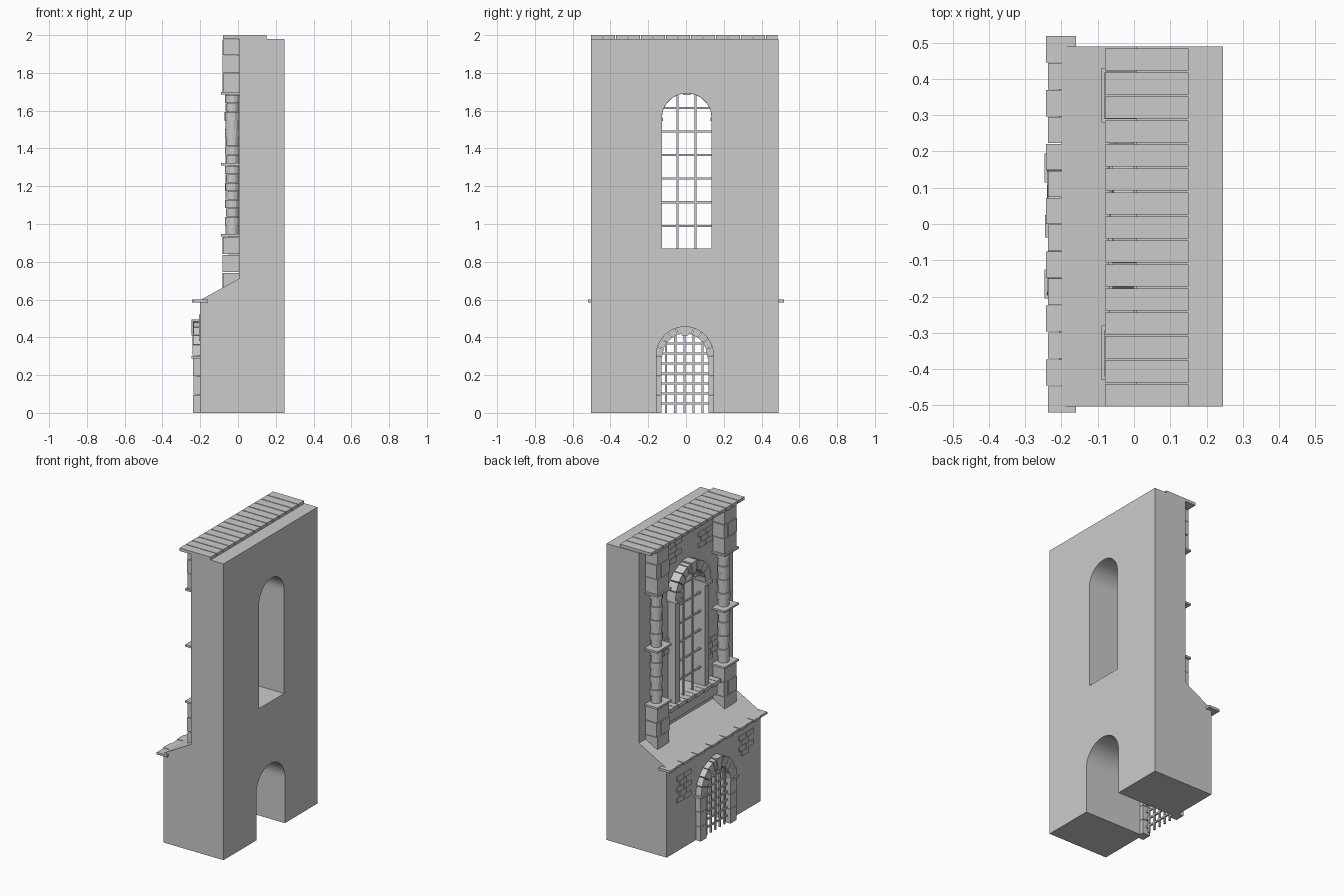
import bpy, bmesh, random
from math import sin, cos, pi
from mathutils import Vector

if "Cube" in bpy.data.objects:
    bpy.data.objects.remove(bpy.data.objects["Cube"])

random.seed(4)


def finish(name, bm):
    bmesh.ops.recalc_face_normals(bm, faces=bm.faces[:])
    me = bpy.data.meshes.new(name)
    bm.to_mesh(me)
    bm.free()
    ob = bpy.data.objects.new(name, me)
    bpy.context.collection.objects.link(ob)
    return ob


def prism(bm, pts, offset):
    """Closed solid: polygon swept along an offset vector."""
    a = [bm.verts.new(p) for p in pts]
    b = [bm.verts.new(Vector(p) + Vector(offset)) for p in pts]
    bm.faces.new(a)
    bm.faces.new(b[::-1])
    for i in range(len(a)):
        j = (i + 1) % len(a)
        bm.faces.new((a[j], a[i], b[i], b[j]))


def box(bm, x0, x1, y0, y1, z0, z1):
    prism(bm, [(x0, y0, z0), (x1, y0, z0), (x1, y1, z0), (x0, y1, z0)], (0, 0, z1 - z0))


def wedge(bm, x0, x1, yc, zc, r0, r1, a0, a1):
    """One arch stone between two angles."""
    pts = [(x0, yc + r * cos(a), zc + r * sin(a))
           for r, a in ((r0, a0), (r1, a0), (r1, a1), (r0, a1))]
    prism(bm, pts, (x1 - x0, 0, 0))


def arch_ring(bm, x0, x1, yc, zc, r0, r1, n):
    for i in range(n):
        j = random.uniform(0, .005)
        wedge(bm, x0 - j, x1, yc, zc, r0, r1 + j, pi * i / n + .012, pi * (i + 1) / n - .012)
    # keystone
    wedge(bm, x0 - .01, x1, yc, zc, r0 - .008, r1 + .01, pi / 2 - .16, pi / 2 + .16)


def cut_arch(ob, yc, r, z0, zc):
    bm = bmesh.new()
    pts = [(-.5, yc - r, z0), (-.5, yc + r, z0)]
    pts += [(-.5, yc + r * cos(pi * i / 24), zc + r * sin(pi * i / 24)) for i in range(25)]
    prism(bm, pts, (1.2, 0, 0))
    cutter = finish("arch_cutter", bm)
    cutter.hide_render = True
    m = ob.modifiers.new("opening", 'BOOLEAN')
    m.operation, m.solver, m.object = 'DIFFERENCE', 'EXACT', cutter
    dg = bpy.context.evaluated_depsgraph_get()
    me = bpy.data.meshes.new_from_object(ob.evaluated_get(dg))
    ob.modifiers.clear()
    ob.data = me
    bpy.data.objects.remove(cutter)


# wall with thick sloped base
bm = bmesh.new()
prism(bm, [(-.2, -.503, 0), (.245, -.503, 0), (.245, -.503, 1.98), (.005, -.503, 1.98),
           (.005, -.503, .71), (-.2, -.503, .597)], (0, .993, 0))
wall = finish("wall", bm)
WY, DY = .004, -.006
cut_arch(wall, WY, .132, .87, 1.56)
cut_arch(wall, DY, .151, -.1, .305)

# roof coping slabs
bm = bmesh.new()
p = .992 / 15
for i in range(15):
    y = -.503 + i * p
    box(bm, -.08, .15, y, y + p - .005, 1.98, 2.0)
finish("top_coping", bm)

# ledge tiles above the base
bm = bmesh.new()
p = 1.04 / 14
for i in range(14):
    y = -.52 + i * p
    x = -.243 if i % 2 else -.237
    box(bm, x, -.16, y, y + p - .002, .585, .599 + .002 * (i % 2))
finish("base_ledge", bm)

# doorway: jamb stones, imposts and arch
bm = bmesh.new()
for s in (-1, 1):
    for k in range(3):
        j = random.uniform(0, .004)
        ys = sorted((DY + s * .125, DY + s * (.188 + j)))
        box(bm, -.236 - j, -.18, *ys, k * .098, k * .098 + .095)
    ys = sorted((DY + s * .12, DY + s * .2))
    box(bm, -.247, -.18, *ys, .288, .302)
arch_ring(bm, -.236, -.18, DY, .302, .118, .185, 10)
finish("door_surround", bm)

# window: jambs, imposts and arch
bm = bmesh.new()
for s in (-1, 1):
    ys = sorted((WY + s * .132, WY + s * .178))
    box(bm, -.05, .02, *ys, .87, 1.545)
    ys = sorted((WY + s * .126, WY + s * .19))
    box(bm, -.068, .02, *ys, 1.545, 1.565)
arch_ring(bm, -.055, .02, WY, 1.56, .132, .19, 10)
finish("window_surround", bm)

# window sill with a row of small bricks
bm = bmesh.new()
box(bm, -.05, .03, -.26, .26, .77, .845)
for i in range(12):
    y = -.27 + i * .045
    box(bm, -.068 - .004 * (i % 2), .02, y, y + .042, .845, .87)
finish("window_sill", bm)


# iron grilles
def grille(name, x, ys, z0, zc, yc, r, zs, t):
    bm = bmesh.new()
    for y in ys:
        top = zc + max(r * r - (y - yc) ** 2, 0) ** .5
        box(bm, x - t, x + t, y - t, y + t, z0, top)
    for z in zs:
        h = max(r * r - max(z - zc, 0) ** 2, 0) ** .5
        box(bm, x - t, x + t, yc - h, yc + h, z - t, z + t)
    finish(name, bm)


grille("door_grille", -.21, [-.105 + .048 * i for i in range(5)], 0, .302, DY, .13,
       [.05 + .053 * i for i in range(7)], .0055)
grille("window_grille", -.015, [-.045, .05], .87, 1.56, WY, .135,
       [.99 + .125 * i for i in range(6)], .0055)

# engaged columns either side of the window
for side, yc in (("left", .355), ("right", -.355)):
    bm = bmesh.new()
    for zs in ([.64, .745, .84, .935], [1.695, 1.80, 1.895, 1.98]):
        for k, (a, b) in enumerate(zip(zs, zs[1:])):
            j = .003 * (k % 2)
            seam = yc + (.025 if k % 2 else -.025)
            box(bm, -.079 - j, .02, yc - .063 - j, seam - .001, a, b - .004)
            box(bm, -.081 + j, .02, seam + .001, yc + .063 + j, a, b - .004)
    for z in (.935, 1.31, 1.685):
        box(bm, -.09, .02, yc - .075, yc + .075, z, z + .013)
    finish(side + "_column_blocks", bm)

    bm = bmesh.new()
    for base in (.948, 1.323):
        h = .362 / 8
        for k in range(8):
            r = .034 + .005 * (k % 2) + random.uniform(0, .002)
            off = (k % 3) * .2
            z = base + k * h
            prism(bm, [(-.03 + r * cos(off + pi * i / 6), yc + r * sin(off + pi * i / 6), z)
                       for i in range(12)], (0, 0, h - .002))
    finish(side + "_column_drums", bm)

# loose brick patches: wall x, centre y, top z, rows
bm = bmesh.new()
for x, y, z, rows in ((-.2, .32, .50, 5), (-.2, -.335, .52, 4), (.005, .13, 1.92, 4),
                      (.005, -.2, 1.88, 3), (.005, -.25, 1.13, 4), (.005, .24, 1.3, 3)):
    for k in range(rows):
        sh = .03 if k % 2 else -.02
        top = z - k * .036
        for n in range(2 if k % 2 == 0 else 1):
            y0 = y + sh - .04 + n * .075 - .02
            box(bm, x - .007, x + .01, y0, y0 + .07, top - .032, top)
finish("wall_bricks", bm)
